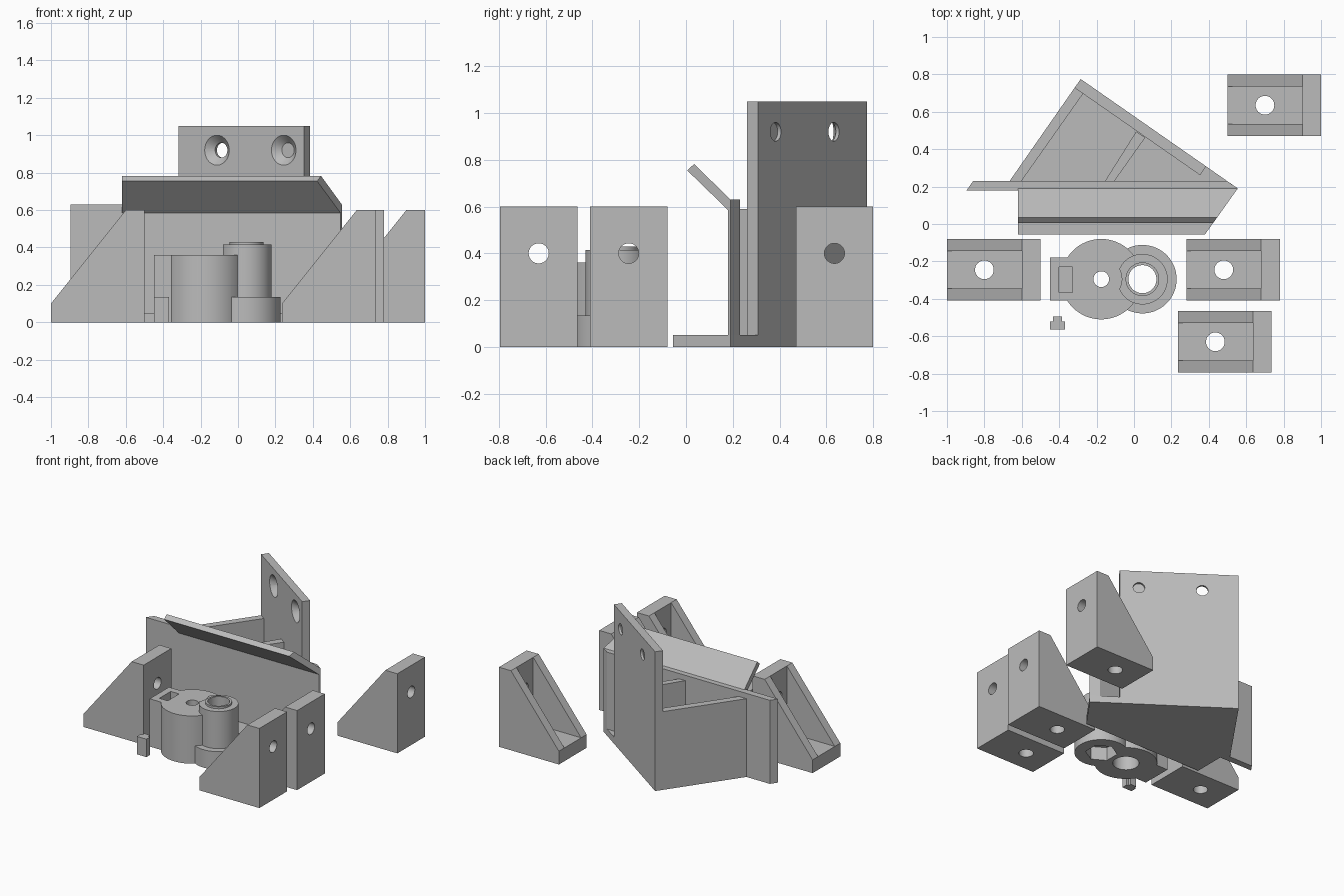
import bpy, bmesh, math
from mathutils import Matrix, Vector

if "Cube" in bpy.data.objects:
    bpy.data.objects.remove(bpy.data.objects["Cube"])

grey = bpy.data.materials.new("plain_grey")
grey.diffuse_color = (0.5, 0.5, 0.5, 1)
grey.use_nodes = True
grey.node_tree.nodes["Principled BSDF"].inputs["Base Color"].default_value = grey.diffuse_color


def finish(name, bm):
    bmesh.ops.recalc_face_normals(bm, faces=bm.faces)
    me = bpy.data.meshes.new(name)
    bm.to_mesh(me)
    bm.free()
    me.materials.append(grey)
    ob = bpy.data.objects.new(name, me)
    bpy.context.collection.objects.link(ob)
    return ob


def prism(name, pts, a, b, axis="z"):
    """Extrude an outline along z (x,y points), y (x,z points) or x (y,z points)."""
    put = {"z": lambda p, h: (p[0], p[1], h),
           "y": lambda p, h: (p[0], h, p[1]),
           "x": lambda p, h: (h, p[0], p[1])}[axis]
    bm = bmesh.new()
    f = bm.faces.new([bm.verts.new(put(p, a)) for p in pts])
    r = bmesh.ops.extrude_face_region(bm, geom=[f])
    vs = [v for v in r["geom"] if isinstance(v, bmesh.types.BMVert)]
    bmesh.ops.translate(bm, verts=vs, vec=put((0, 0), b - a))
    return finish(name, bm)


def box(name, x0, x1, y0, y1, z0, z1):
    return prism(name, [(x0, y0), (x1, y0), (x1, y1), (x0, y1)], z0, z1)


def rod(name, start, end, r1, r2=None, sides=48):
    """Cylinder or cone between two points."""
    s, e = Vector(start), Vector(end)
    d = e - s
    m = Matrix.Translation((s + e) / 2) @ d.to_track_quat("Z", "Y").to_matrix().to_4x4()
    bm = bmesh.new()
    bmesh.ops.create_cone(bm, cap_ends=True, segments=sides, radius1=r1,
                          radius2=r1 if r2 is None else r2, depth=d.length, matrix=m)
    return finish(name, bm)


def combine(ob, others, op):
    for o in others:
        mod = ob.modifiers.new("bool", "BOOLEAN")
        mod.operation, mod.solver, mod.object = op, "EXACT", o
        bpy.context.view_layer.objects.active = ob
        bpy.ops.object.modifier_apply(modifier=mod.name)
        bpy.data.objects.remove(o)
    return ob


def smooth(ob):
    bpy.ops.object.select_all(action="DESELECT")
    ob.select_set(True)
    bpy.context.view_layer.objects.active = ob
    bpy.ops.object.shade_smooth_by_angle(angle=math.radians(30))


# Four corner brackets: hollow gussets with a screw hole in floor and wall
def bracket(name, x, y):
    prof = [(0, 0), (0.5, 0), (0.5, 0.6), (0.4, 0.6), (0, 0.1)]
    ob = prism(name, [(x + p, z) for p, z in prof], y, y + 0.33, "y")
    c = y + 0.165
    combine(ob, [box("cut", x - 0.1, x + 0.4, y + 0.065, y + 0.265, 0.1, 0.8),
                 rod("cut", (x + 0.2, c, -0.1), (x + 0.2, c, 0.2), 0.05),
                 rod("cut", (x + 0.3, c, 0.4), (x + 0.6, c, 0.4), 0.043)], "DIFFERENCE")
    smooth(ob)


for i, (x, y) in enumerate([(-1, -0.41), (0.28, -0.41), (0.235, -0.795), (0.5, 0.47)]):
    bracket(f"corner_bracket_{i + 1}", x, y)

# Holder: floor, front wall with wing, side wall, rib, sloped lip, tall mounting plate
apex, tip = Vector((-0.285, 0.775)), Vector((0.555, 0.19))
holder = prism("holder", [apex, (-0.665, 0.23), (-0.62, 0.23), (-0.62, -0.055),
                          (0.38, -0.055), tip], 0, 0.05)
front_wall = prism("front_wall", [(-0.895, 0.18), (0.548, 0.18), tip, (0.497, 0.23),
                                  (-0.86, 0.23)], 0, 0.63)
side_wall = prism("side_wall", [apex, (-0.665, 0.23), (-0.665, 0.225), (-0.605, 0.225),
                                (-0.27, 0.70)], 0, 0.59)
rib = prism("rib", [(-0.158, 0.225), (-0.108, 0.225), (0.06, 0.462), (0.012, 0.495)], 0, 0.59)
lip = prism("lip", [(0.005, 0.755), (0.035, 0.782), (0.19, 0.63), (0.19, 0.585), (0.18, 0.585)],
            -0.62, 0.6, "x")
# trim the lip along the slanted end of the floor
combine(lip, [prism("cut", [(0.348, -0.1), (0.9, -0.1), (0.9, 0.19), tip], 0.4, 1)], "DIFFERENCE")

d = (tip - apex).normalized()
n = Vector((-d.y, d.x))
plate = prism("mounting_plate", [apex, apex + d * 0.817, apex + d * 0.817 - n * 0.057,
                                 apex - n * 0.057], 0, 1.05)
cuts = []
for t in (0.25, 0.685):
    at = lambda h: (*(apex + d * t + n * h), 0.92)
    cuts += [rod("cut", at(-0.1), at(0.05), 0.04),
             rod("cut", at(-0.067), at(-0.017), 0.09, 0.04)]
combine(plate, cuts, "DIFFERENCE")
combine(holder, [front_wall, side_wall, rib, lip, plate], "UNION")
smooth(holder)

# Clamp: two joined round bodies with a slotted tab, boss, bore and nut pockets
ax, bx, cy = -0.175, 0.045, -0.295
pivot = rod("post", (bx, cy, 0), (bx, cy, 0.415), 0.135, sides=64)
combine(pivot, [rod("cut", (ax, cy, 0.36), (ax, cy, 0.5), 0.11)], "DIFFERENCE")
clamp = rod("clamp", (ax, cy, 0), (ax, cy, 0.36), 0.215, sides=64)
combine(clamp, [box("tab", -0.45, ax, -0.41, -0.18, 0, 0.36),
                rod("foot", (bx, cy, 0), (bx, cy, 0.135), 0.183, sides=64),
                pivot,
                rod("boss", (bx, cy, 0.3), (bx, cy, 0.43), 0.09)], "UNION")
combine(clamp, [rod("cut", (bx, cy, -0.1), (bx, cy, 0.6), 0.075),
                rod("cut", (bx, cy, -0.1), (bx, cy, 0.1), 0.11, sides=6),
                rod("cut", (ax, cy, -0.1), (ax, cy, 0.6), 0.042),
                rod("cut", (ax, cy, -0.1), (ax, cy, 0.2), 0.09),
                box("cut", -0.4, -0.33, -0.365, -0.23, 0.12, 0.5)], "DIFFERENCE")
smooth(clamp)

# Small T-shaped key
prism("key", [(-0.45, -0.563), (-0.37, -0.563), (-0.37, -0.52), (-0.386, -0.52),
              (-0.386, -0.495), (-0.434, -0.495), (-0.434, -0.52), (-0.45, -0.52)], 0, 0.135)
